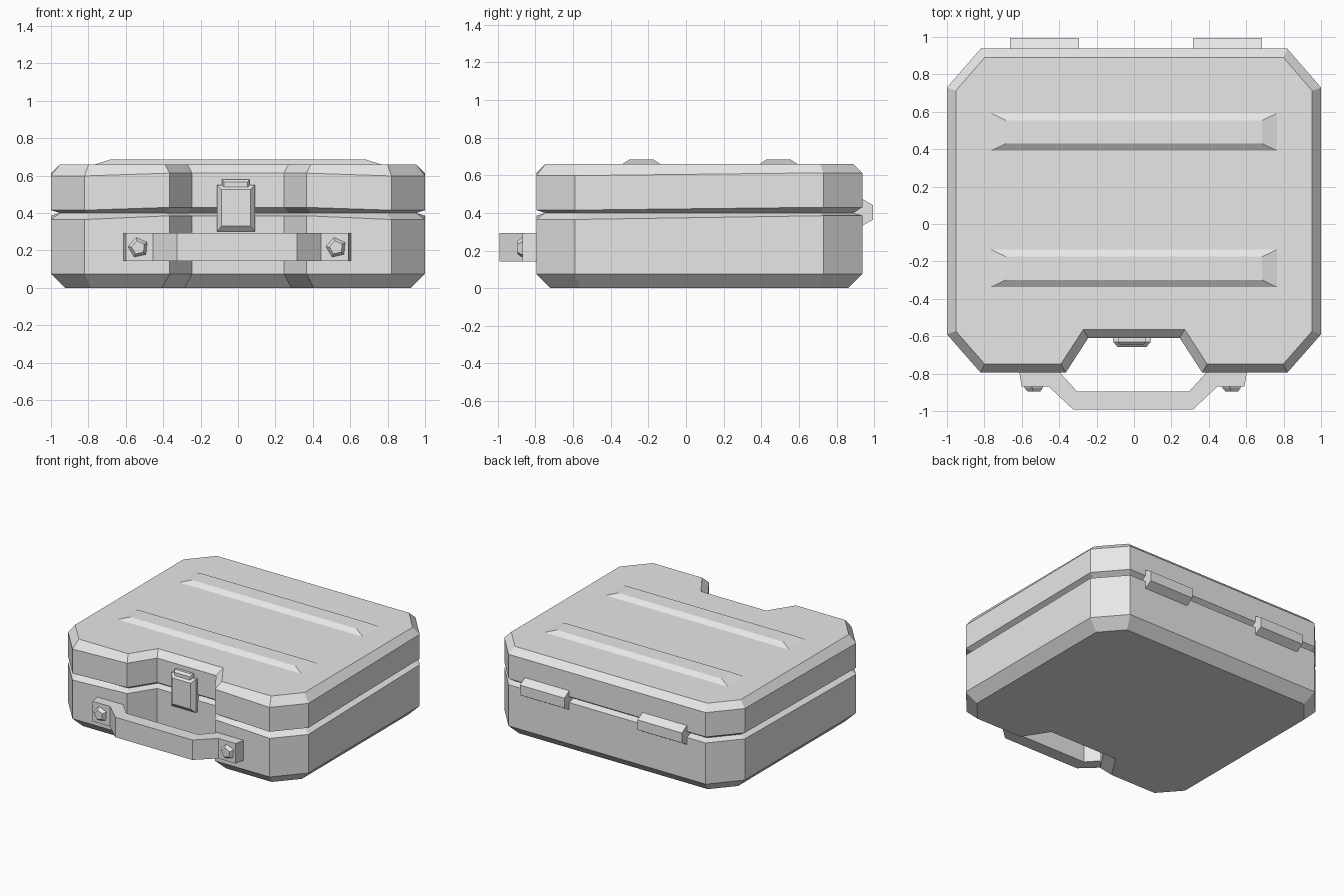
import bpy
import bmesh
from math import cos, sin, pi
from mathutils import Vector

cube = bpy.data.objects.get("Cube")
if cube:
    bpy.data.objects.remove(cube, do_unlink=True)

# Single plain finish
grey = bpy.data.materials.new("plain_grey")
grey.use_nodes = True
grey.diffuse_color = (0.8, 0.8, 0.8, 1)
for node in grey.node_tree.nodes:
    if node.type == 'BSDF_PRINCIPLED':
        node.inputs["Base Color"].default_value = grey.diffuse_color


def loft(name, rings):
    """Skin a stack of closed rings and cap both ends."""
    bm = bmesh.new()
    rows = [[bm.verts.new(p) for p in ring] for ring in rings]
    n = len(rows[0])
    for low, high in zip(rows, rows[1:]):
        for i in range(n):
            j = (i + 1) % n
            bm.faces.new((low[i], low[j], high[j], high[i]))
    bm.faces.new(rows[0][::-1])
    bm.faces.new(rows[-1])
    bmesh.ops.recalc_face_normals(bm, faces=bm.faces)
    mesh = bpy.data.meshes.new(name)
    bm.to_mesh(mesh)
    bm.free()
    mesh.materials.append(grey)
    obj = bpy.data.objects.new(name, mesh)
    bpy.context.collection.objects.link(obj)
    return obj


def inset(points, d):
    """Offset a counter-clockwise outline inward with mitred corners."""
    result = []
    for i, p in enumerate(points):
        p = Vector(p)
        a = (p - Vector(points[i - 1])).normalized()
        b = (Vector(points[(i + 1) % len(points)]) - p).normalized()
        na, nb = Vector((-a.y, a.x)), Vector((-b.y, b.x))
        result.append(p + (na + nb) * d / (1 + na.dot(nb)))
    return result


def rect_xy(x0, x1, y0, y1, z):
    return [(x0, y0, z), (x1, y0, z), (x1, y1, z), (x0, y1, z)]


def rect_xz(x0, x1, z0, z1, y):
    return [(x0, y, z0), (x1, y, z0), (x1, y, z1), (x0, y, z1)]


# Case outline: cut corners and a notch in the front
right_half = [(0.245, -0.61), (0.365, -0.795), (0.82, -0.795),
              (1, -0.59), (1, 0.73), (0.82, 0.937)]
outline = right_half + [(-x, y) for x, y in reversed(right_half)]


def case_ring(d, z, drop=0):
    # The rim dips at the cut front corners
    ring = []
    for p, q in zip(outline, inset(outline, d)):
        dips = abs(p[0]) > 0.5 and p[1] < 0
        ring.append((q.x, q.y, z - drop if dips else z))
    return ring


loft("case_base", [case_ring(0.075, 0), case_ring(0, 0.075),
                   case_ring(0, 0.385, 0.02), case_ring(0.047, 0.4)])
loft("case_lid", [case_ring(0.047, 0.4), case_ring(0, 0.43, 0.015),
                  case_ring(0, 0.613, 0.015), case_ring(0.047, 0.66)])

# Raised ribs on the lid
for name, y in (("rear_lid_rib", 0.492), ("front_lid_rib", -0.237)):
    loft(name, [rect_xy(-0.77, 0.77, y - 0.103, y + 0.103, 0.658),
                rect_xy(-0.685, 0.685, y - 0.062, y + 0.062, 0.685)])

# Hinges over the rear seam
hinge = [(0.87, 0.475), (0.935, 0.475), (0.995, 0.44),
         (0.995, 0.365), (0.935, 0.33), (0.87, 0.33)]
for name, x in (("right_hinge", -0.478), ("left_hinge", 0.5)):
    loft(name, [[(x + s, y, z) for y, z in hinge] for s in (-0.185, 0.185)])

# Latch in the notch
loft("latch_plate", [rect_xz(-0.112, 0.09, 0.3, 0.55, -0.6),
                     rect_xz(-0.112, 0.09, 0.3, 0.55, -0.63),
                     rect_xz(-0.088, 0.066, 0.33, 0.525, -0.657)])
loft("latch_tab", [rect_xz(-0.085, 0.062, 0.54, 0.58, -0.6),
                   rect_xz(-0.085, 0.062, 0.54, 0.58, -0.63),
                   rect_xz(-0.075, 0.052, 0.54, 0.565, -0.645)])

# Carrying handle
grip = [(0.32, -0.992), (0.45, -0.87), (0.595, -0.87), (0.61, -0.785),
        (0.4, -0.785), (0.3, -0.895)]
path = grip + [(-x, y) for x, y in reversed(grip)]
loft("handle", [[(x - 0.005, y, z) for x, y in path] for z in (0.143, 0.293)])

# Five-sided handle bolts
for name, x in (("right_handle_bolt", -0.533), ("left_handle_bolt", 0.525)):
    rings = []
    for r, y in ((0.055, -0.86), (0.055, -0.873), (0.037, -0.895)):
        angles = [0.57 * pi + k * 2 * pi / 5 for k in range(5)]
        rings.append([(x + r * cos(a), y, 0.215 + r * sin(a)) for a in angles])
    loft(name, rings)
